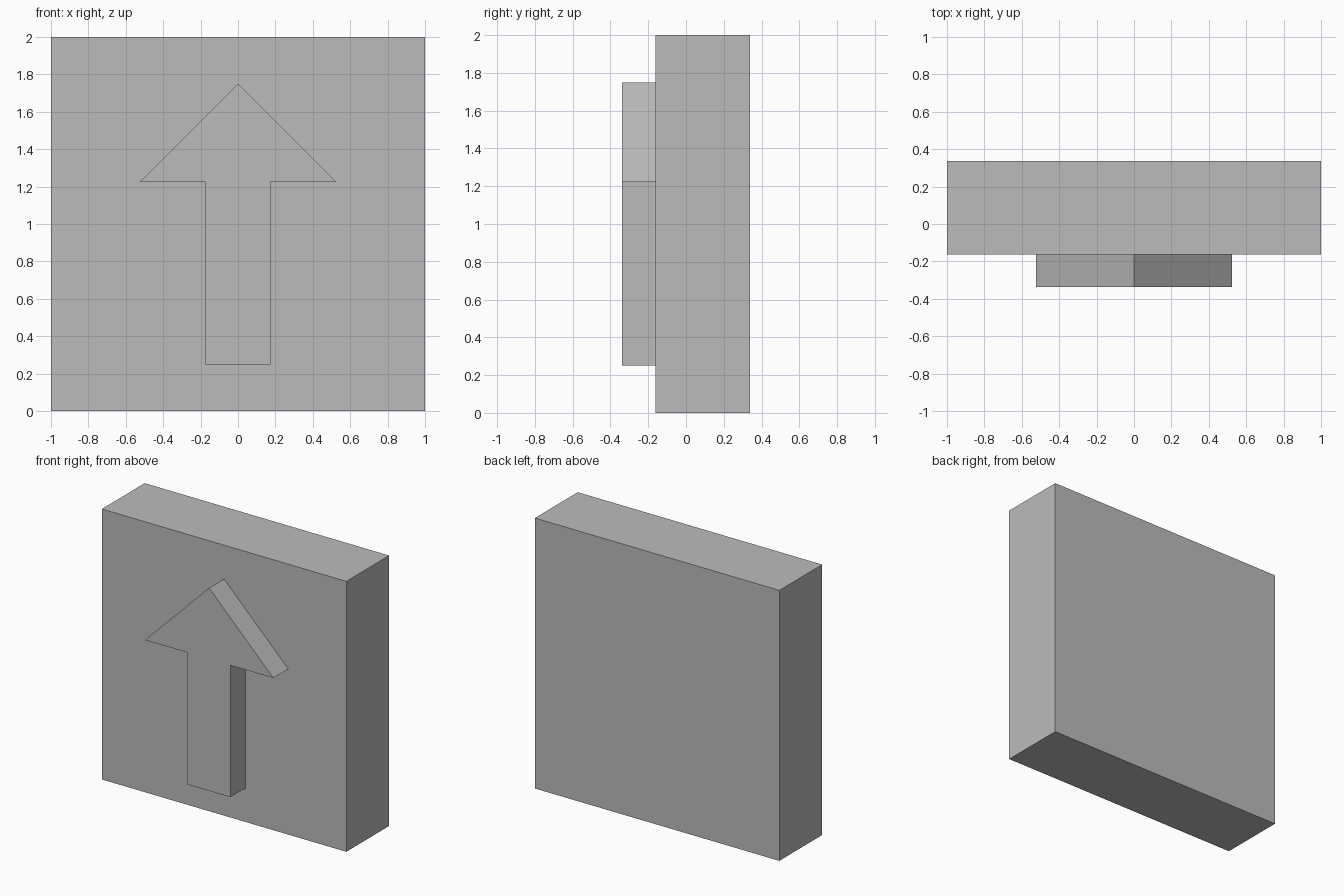
import bpy
import bmesh

cube = bpy.data.objects.get("Cube")
if cube:
    bpy.data.objects.remove(cube, do_unlink=True)

# Single plain grey
GREY = (0.5, 0.5, 0.5, 1.0)
grey = bpy.data.materials.new("plain grey")
grey.use_nodes = True
grey.diffuse_color = GREY
grey.node_tree.nodes["Principled BSDF"].inputs["Base Color"].default_value = GREY


def extruded_panel(name, outline, front, back):
    """Extrude a closed x/z outline from y = front to y = back."""
    bm = bmesh.new()
    face = bm.faces.new([bm.verts.new((x, front, z)) for x, z in outline])
    result = bmesh.ops.extrude_face_region(bm, geom=[face], use_keep_orig=True)
    moved = [v for v in result["geom"] if isinstance(v, bmesh.types.BMVert)]
    bmesh.ops.translate(bm, verts=moved, vec=(0, back - front, 0))
    bmesh.ops.recalc_face_normals(bm, faces=bm.faces)
    mesh = bpy.data.meshes.new(name)
    bm.to_mesh(mesh)
    bm.free()
    mesh.materials.append(grey)
    obj = bpy.data.objects.new(name, mesh)
    bpy.context.collection.objects.link(obj)
    return obj


FRONT, PLATE_FRONT, BACK = -0.3375, -0.1625, 0.3375

# Square block
extruded_panel("block", [(-1, 0), (1, 0), (1, 2), (-1, 2)], PLATE_FRONT, BACK)

# Raised arrow: right half of the outline, mirrored to the other side
half = [(0.175, 0.25), (0.175, 1.225), (0.525, 1.225)]
arrow = half + [(0, 1.75)] + [(-x, z) for x, z in reversed(half)]
extruded_panel("raised_arrow", arrow, FRONT, PLATE_FRONT)
